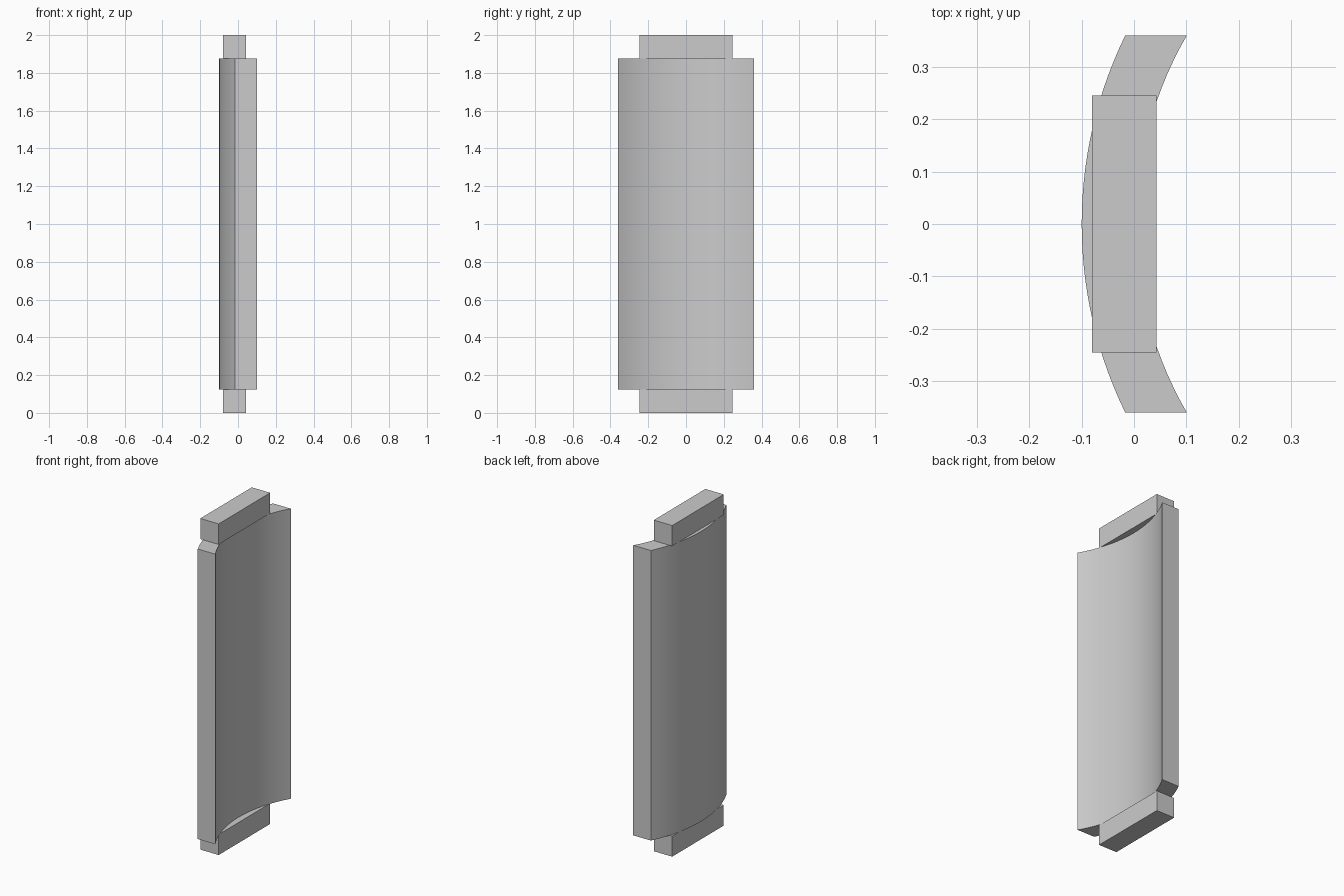
import bpy, bmesh, math

cube = bpy.data.objects.get("Cube")
if cube:
    bpy.data.objects.remove(cube, do_unlink=True)

grey = bpy.data.materials.new("plain grey")
grey.use_nodes = True
colour = (0.6, 0.6, 0.6, 1)
grey.diffuse_color = colour
grey.node_tree.nodes["Principled BSDF"].inputs["Base Color"].default_value = colour

HALF_WIDTH = 0.36
CENTRE_X = 0.722      # shared axis of both curved faces
TAB_H = 0.124
STEPS = 28


def prism(name, outline, z0, z1):
    """Extrude a flat xy outline from z0 to z1."""
    bm = bmesh.new()
    face = bm.faces.new([bm.verts.new((x, y, z0)) for x, y in outline])
    top = bmesh.ops.extrude_face_region(bm, geom=[face])["geom"]
    verts = [v for v in top if isinstance(v, bmesh.types.BMVert)]
    bmesh.ops.translate(bm, verts=verts, vec=(0, 0, z1 - z0))
    bmesh.ops.recalc_face_normals(bm, faces=bm.faces)
    mesh = bpy.data.meshes.new(name)
    bm.to_mesh(mesh)
    bm.free()
    mesh.materials.append(grey)
    obj = bpy.data.objects.new(name, mesh)
    bpy.context.collection.objects.link(obj)
    return obj


def arc(radius):
    """Points on a circle, trimmed to the panel width."""
    end = math.asin(HALF_WIDTH / radius)
    angles = [end * (2 * i / STEPS - 1) for i in range(STEPS + 1)]
    return [(CENTRE_X - radius * math.cos(a), radius * math.sin(a)) for a in angles]


# Curved panel with flat trimmed sides
panel = prism("curved_panel", arc(0.822) + arc(0.718)[::-1], TAB_H, 2 - TAB_H)
bpy.ops.object.select_all(action='DESELECT')
panel.select_set(True)
bpy.context.view_layer.objects.active = panel
bpy.ops.object.shade_smooth_by_angle(angle=math.radians(30))

# Straight tabs at both ends
tab = [(-0.08, -0.246), (0.043, -0.246), (0.043, 0.246), (-0.08, 0.246)]
prism("bottom_tab", tab, 0, TAB_H)
prism("top_tab", tab, 2 - TAB_H, 2)
